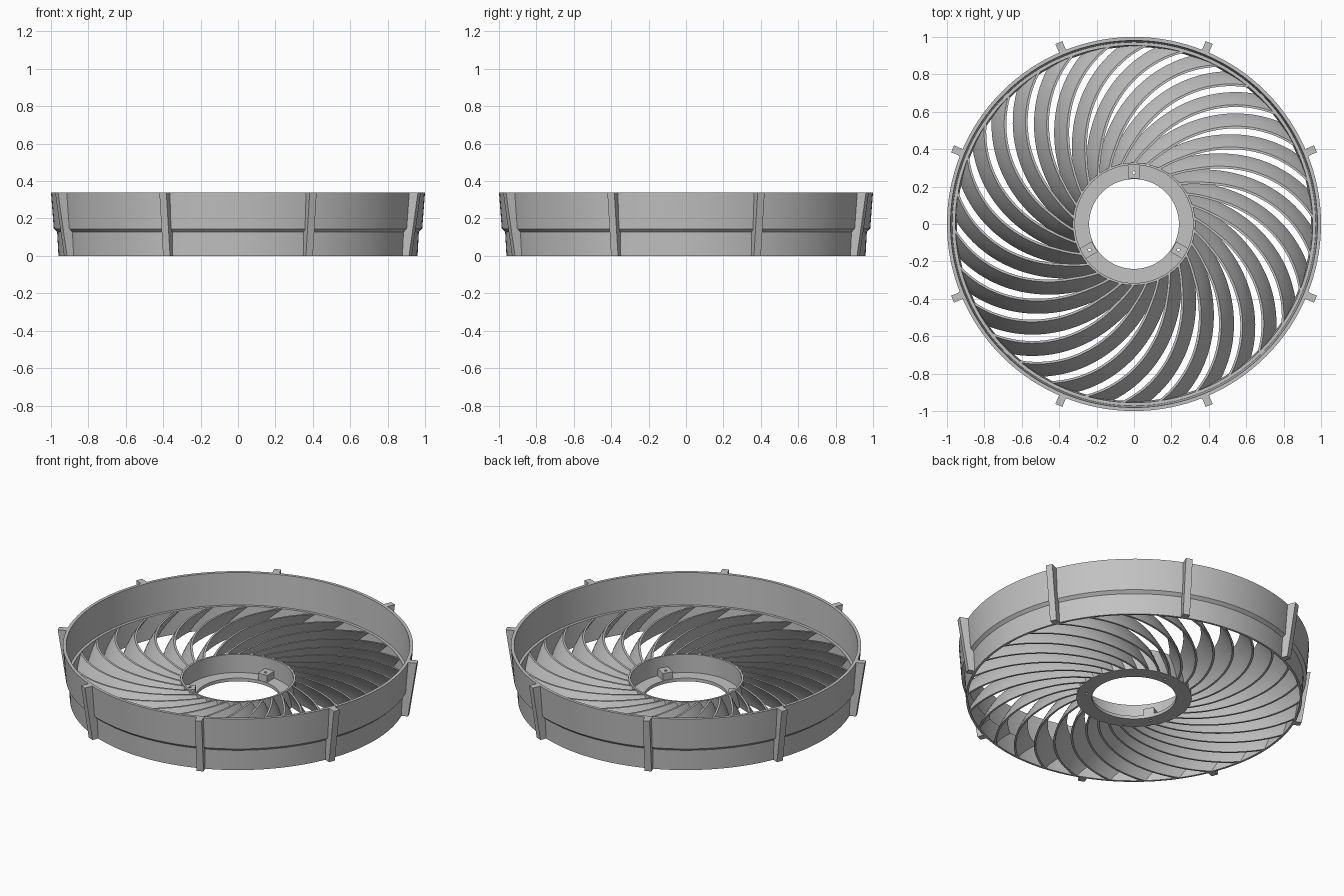
import bpy, bmesh, math
from mathutils import Matrix, Vector

if "Cube" in bpy.data.objects:
    bpy.data.objects.remove(bpy.data.objects["Cube"])

TAU = 2 * math.pi
gray = bpy.data.materials.new("plain_gray")
gray.diffuse_color = (0.54, 0.54, 0.54, 1)
gray.use_nodes = True
gray.node_tree.nodes["Principled BSDF"].inputs["Base Color"].default_value = gray.diffuse_color


def finish(name, bm, smooth=True):
    bmesh.ops.recalc_face_normals(bm, faces=bm.faces)
    me = bpy.data.meshes.new(name)
    bm.to_mesh(me)
    bm.free()
    ob = bpy.data.objects.new(name, me)
    bpy.context.collection.objects.link(ob)
    me.materials.append(gray)
    if smooth:
        bpy.ops.object.select_all(action='DESELECT')
        ob.select_set(True)
        bpy.context.view_layer.objects.active = ob
        bpy.ops.object.shade_smooth_by_angle(angle=math.radians(25))
    return ob


def lathe(name, profile, steps=128):
    """Spin a closed (radius, z) outline around the z axis."""
    bm = bmesh.new()
    rings = []
    for i in range(steps):
        a = TAU * i / steps
        rings.append([bm.verts.new((r * math.cos(a), r * math.sin(a), z)) for r, z in profile])
    n = len(profile)
    for i in range(steps):
        p, q = rings[i], rings[(i + 1) % steps]
        for j in range(n):
            k = (j + 1) % n
            bm.faces.new((p[j], q[j], q[k], p[k]))
    return finish(name, bm)


def prism(bm, outline, width, angle):
    """Extrude a (radius, z) outline sideways, then turn it about z."""
    rot = Matrix.Rotation(angle, 3, 'Z')
    a, b = [[bm.verts.new(rot @ Vector((r, s * width / 2, z))) for r, z in outline]
            for s in (-1, 1)]
    bm.faces.new(a)
    bm.faces.new(b[::-1])
    n = len(outline)
    for j in range(n):
        k = (j + 1) % n
        bm.faces.new((a[j], b[j], b[k], a[k]))


# Outer shroud: tapered lower band, a step, then a wider upper band
lathe("outer_ring", [(0.960, 0), (0.967, 0.128), (0.985, 0.145), (1.0, 0.34),
                     (0.981, 0.34), (0.972, 0.14), (0.955, 0.14), (0.947, 0)])

# Hub: upright wall with a flat inner flange
hub = lathe("hub", [(0.24, 0), (0.328, 0), (0.328, 0.135), (0.316, 0.135),
                    (0.316, 0.02), (0.24, 0.02)], 96)

# Eight sloping ribs on the outside of the shroud
bm = bmesh.new()
for i in range(8):
    prism(bm, [(0.955, 0), (0.998, 0), (1.05, 0.34), (0.99, 0.34), (0.979, 0.145),
               (0.962, 0.128)], 0.04, math.radians(22.5 + 45 * i))
finish("outer_ribs", bm, False)

# Three mounting blocks on the hub flange
bm = bmesh.new()
for i in range(3):
    prism(bm, [(0.243, 0.015), (0.32, 0.015), (0.32, 0.064), (0.243, 0.064)], 0.064,
          math.radians(90 + 120 * i))
blocks = finish("hub_blocks", bm, False)

# Screw holes through blocks and flange
bm = bmesh.new()
for i in range(3):
    a = math.radians(90 + 120 * i)
    at = Matrix.Translation((0.275 * math.cos(a), 0.275 * math.sin(a), 0.03))
    bmesh.ops.create_cone(bm, cap_ends=True, segments=16, radius1=0.008, radius2=0.008,
                          depth=0.2, matrix=at)
cutter = finish("screw_hole_cutter", bm, False)
cutter.hide_render = True
cutter.hide_set(True)
for ob in (hub, blocks):
    mod = ob.modifiers.new("screw_holes", 'BOOLEAN')
    mod.object = cutter
    mod.solver = 'EXACT'

# Swept, leaning guard vanes between hub and shroud
BLADES, STEPS, ROWS = 30, 28, 5
R0, R1 = 0.32, 0.955
path, theta = [], 0.0
for i in range(STEPS + 1):
    t = i / STEPS
    r = R0 + (R1 - R0) * t
    sweep = math.radians(36 - 10 * t + 32 * t * t)
    if i:
        theta -= math.tan(sweep) / r * (R1 - R0) / STEPS
    path.append((t, r, sweep, theta))

bm = bmesh.new()
for b in range(BLADES):
    turn = math.radians(83.5) + TAU * b / BLADES
    sections = []
    for t, r, sweep, th in path:
        height = 0.132 + 0.005 * t
        run = r * math.cos(sweep)
        lean = min(0.19, 0.068 / run)      # angle between lower and upper edge
        thick = 0.012 / run
        loop = []
        for side, rows in ((0, range(ROWS)), (1, reversed(range(ROWS)))):
            for k in rows:
                h = k / (ROWS - 1)
                a = turn + th + lean * (0.5 - h ** 1.25) + thick * (side - 0.5)
                loop.append(bm.verts.new((r * math.cos(a), r * math.sin(a), h * height)))
        sections.append(loop)
    n = 2 * ROWS
    for p, q in zip(sections, sections[1:]):
        for j in range(n):
            k = (j + 1) % n
            bm.faces.new((p[j], q[j], q[k], p[k]))
    bm.faces.new(sections[0])
    bm.faces.new(sections[-1][::-1])
finish("guard_vanes", bm)
